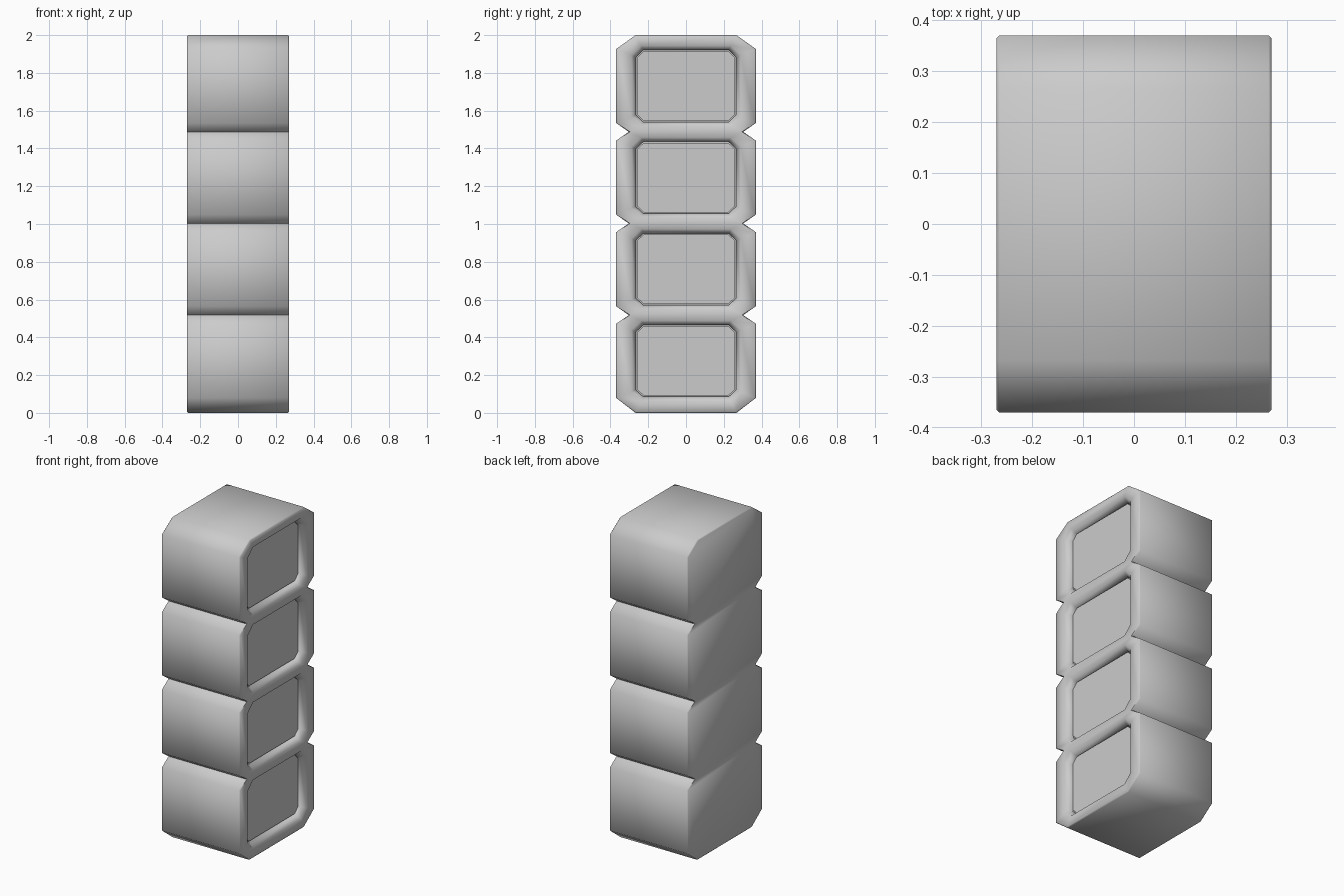
import bpy, bmesh, math

if "Cube" in bpy.data.objects:
    bpy.data.objects.remove(bpy.data.objects["Cube"])

PITCH, FIRST, CELLS = 0.485, 0.2755, 4
HALF_X = 0.27


def octagon(half_y, half_z, cut_y, cut_z, cz):
    """Chamfered rectangle in (y, z), counter-clockwise seen from +x."""
    a, b = half_y - cut_y, half_z - cut_z
    pts = [(a, -half_z), (half_y, -b), (half_y, b), (a, half_z),
           (-a, half_z), (-half_y, b), (-half_y, -b), (-a, -half_z)]
    return [(y, z + cz) for y, z in pts]


def outer(i, inset):
    """Cell outline; inner boundaries meet the neighbours in a notch."""
    cz = FIRST + PITCH * i
    hy, side = 0.37 - inset, 0.196
    half = PITCH / 2
    notch = 0.303 - inset
    if i == CELLS - 1:
        t_y, t_z = 0.267 - inset / 2, 2.0 - inset
    else:
        t_y, t_z = notch, cz + half
    if i == 0:
        b_y, b_z = 0.267 - inset / 2, inset
    else:
        b_y, b_z = notch, cz - half
    return [(b_y, b_z), (hy, cz - side), (hy, cz + side), (t_y, t_z),
            (-t_y, t_z), (-hy, cz + side), (-hy, cz - side), (-b_y, b_z)]


def add_ring(bm, x, pts):
    return [bm.verts.new((x, y, z)) for y, z in pts]


def bridge(bm, a, b, skip=()):
    for k in range(8):
        if k not in skip:
            n = (k + 1) % 8
            bm.faces.new((a[k], a[n], b[n], b[k]))


def finish(bm, name):
    bmesh.ops.remove_doubles(bm, verts=bm.verts, dist=1e-4)
    bmesh.ops.recalc_face_normals(bm, faces=bm.faces)
    me = bpy.data.meshes.new(name)
    bm.to_mesh(me)
    bm.free()
    ob = bpy.data.objects.new(name, me)
    bpy.context.collection.objects.link(ob)
    bpy.ops.object.select_all(action='DESELECT')
    ob.select_set(True)
    bpy.context.view_layer.objects.active = ob
    bpy.ops.object.shade_smooth_by_angle(angle=math.radians(58))
    return ob


# Housing: four octagonal cells joined at the notches, open trays on +x
bm = bmesh.new()
for i in range(CELLS):
    cz = FIRST + PITCH * i
    skip = ([3] if i < CELLS - 1 else []) + ([7] if i > 0 else [])
    e = 0.006
    shell = [add_ring(bm, -HALF_X, outer(i, e)),
             add_ring(bm, -HALF_X + e, outer(i, 0)),
             add_ring(bm, HALF_X - e, outer(i, 0)),
             add_ring(bm, HALF_X, outer(i, e))]
    bm.faces.new(list(reversed(shell[0])))
    for a, b in zip(shell, shell[1:]):
        bridge(bm, a, b, skip)
    # Recess: flat rim, sloped wall, narrow groove and floor
    tray = [shell[3],
            add_ring(bm, HALF_X, octagon(0.29, 0.213, 0.052, 0.05, cz)),
            add_ring(bm, 0.24, octagon(0.266, 0.190, 0.040, 0.038, cz)),
            add_ring(bm, 0.222, octagon(0.266, 0.190, 0.040, 0.038, cz))]
    for a, b in zip(tray, tray[1:]):
        bridge(bm, a, b)
    bm.faces.new(tray[-1])
finish(bm, "housing")

# Panels: slightly raised plates inside the trays
for i in range(CELLS):
    cz = FIRST + PITCH * i
    bm = bmesh.new()
    back = add_ring(bm, 0.2215, octagon(0.26, 0.184, 0.036, 0.034, cz))
    front = add_ring(bm, 0.234, octagon(0.26, 0.184, 0.036, 0.034, cz))
    bm.faces.new(list(reversed(back)))
    bridge(bm, back, front)
    bm.faces.new(front)
    finish(bm, f"panel_{i + 1}")
